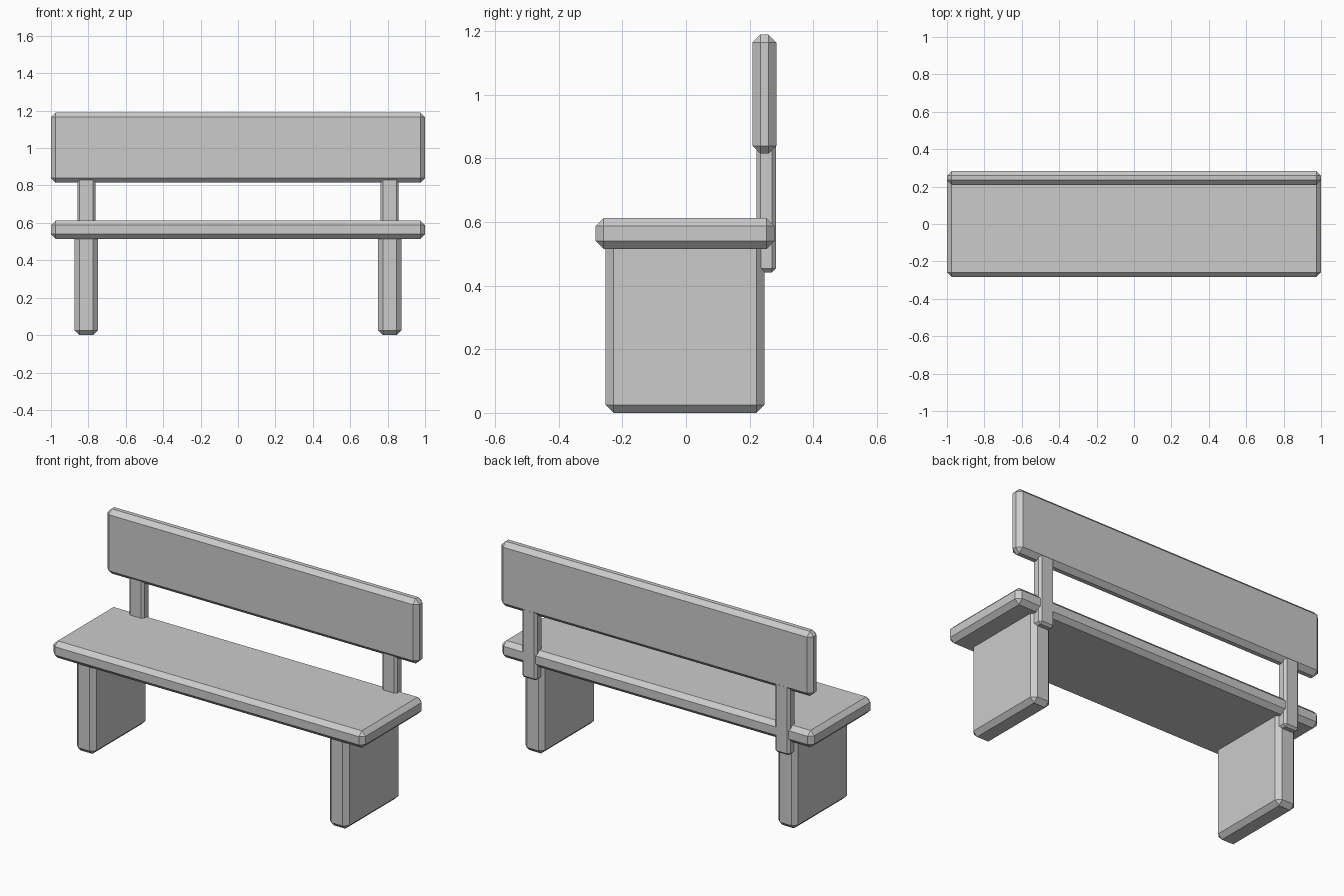
import bpy

if "Cube" in bpy.data.objects:
    bpy.data.objects.remove(bpy.data.objects["Cube"])


def block(name, x, y, z, chamfer):
    """Chamfered box spanning the given (min, max) ranges."""
    spans = (x, y, z)
    bpy.ops.mesh.primitive_cube_add(size=1, location=[(a + b) / 2 for a, b in spans])
    ob = bpy.context.object
    ob.name = name
    ob.scale = [b - a for a, b in spans]
    bpy.ops.object.transform_apply(location=False, rotation=False, scale=True)
    mod = ob.modifiers.new("chamfer", 'BEVEL')
    mod.width = chamfer
    mod.segments = 1
    return ob


# Seat plank and backrest board
block("seat", (-1, 1), (-0.284, 0.278), (0.515, 0.613), 0.025)
block("backrest", (-1, 1), (0.209, 0.284), (0.815, 1.19), 0.025)

# Slab legs and backrest posts on both sides
for side, cx in (("left", -0.811), ("right", 0.811)):
    block(side + "_leg", (cx - 0.062, cx + 0.062), (-0.253, 0.247), (0, 0.56), 0.025)
    block(side + "_post", (cx - 0.048, cx + 0.048), (0.221, 0.283), (0.442, 0.9), 0.0125)
